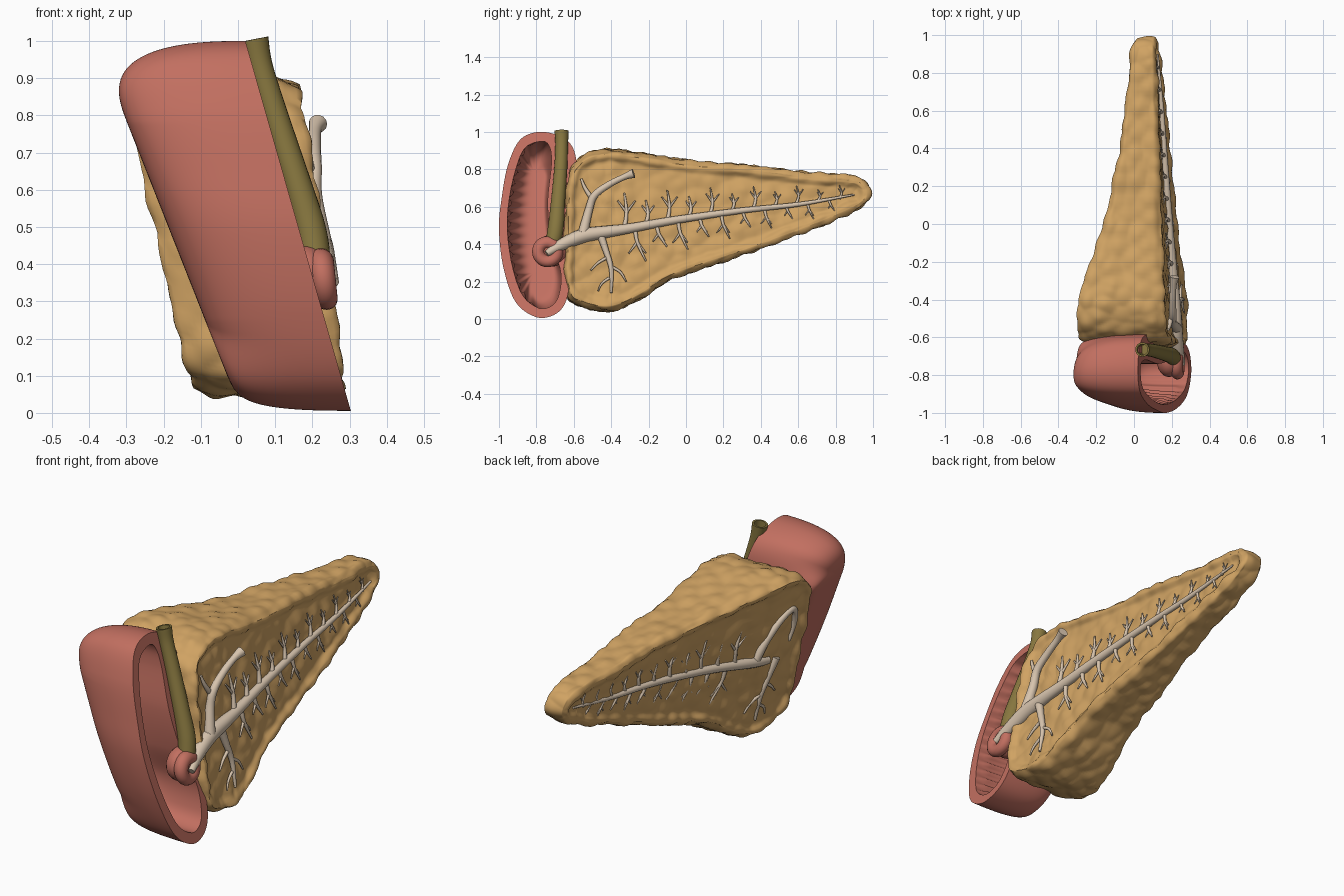
import bpy, bmesh, math
from mathutils import Vector, noise

if "Cube" in bpy.data.objects:
    bpy.data.objects.remove(bpy.data.objects["Cube"])


def material(name, rgb):
    m = bpy.data.materials.new(name)
    m.diffuse_color = (*rgb, 1)
    m.use_nodes = True
    m.node_tree.nodes["Principled BSDF"].inputs["Base Color"].default_value = m.diffuse_color
    return m


RED = material("gut_red", (0.54, 0.160, 0.118))
TAN = material("gland_tan", (0.63, 0.365, 0.125))
OLIVE = material("bile_olive", (0.245, 0.185, 0.05))
CREAM = material("duct_cream", (0.68, 0.55, 0.42))


def build(name, lofts, mat, bumps=None, angle=50):
    """One object from lists of rings, each ring a closed loop of points."""
    bm = bmesh.new()
    for rings in lofts:
        rows = [[bm.verts.new(p) for p in r] for r in rings]
        n = len(rows[0])
        for a, b in zip(rows, rows[1:]):
            for i in range(n):
                j = (i + 1) % n
                bm.faces.new((a[i], a[j], b[j], b[i]))
    bmesh.ops.remove_doubles(bm, verts=bm.verts, dist=1e-5)
    bmesh.ops.recalc_face_normals(bm, faces=bm.faces)
    if bumps:
        bm.normal_update()
        moves = [(v, v.normal * bumps(v.co)) for v in bm.verts]
        for v, d in moves:
            v.co += d
    me = bpy.data.meshes.new(name)
    bm.to_mesh(me)
    bm.free()
    me.materials.append(mat)
    ob = bpy.data.objects.new(name, me)
    bpy.context.collection.objects.link(ob)
    bpy.ops.object.select_all(action='DESELECT')
    ob.select_set(True)
    bpy.context.view_layer.objects.active = ob
    bpy.ops.object.shade_smooth_by_angle(angle=math.radians(angle))
    return ob


def spline(pts, sub, closed=False):
    """Smooth curve through the points."""
    P = [Vector(p) for p in pts]
    n = len(P)
    get = (lambda i: P[i % n]) if closed else (lambda i: P[max(0, min(n - 1, i))])
    out = []
    for i in range(n if closed else n - 1):
        a, b, c, d = (get(i + k) for k in (-1, 0, 1, 2))
        for s in range(sub):
            t = s / sub
            out.append(0.5 * (2 * b + (c - a) * t + (2 * a - 5 * b + 4 * c - d) * t * t
                              + (3 * b - a - 3 * c + d) * t ** 3))
    return out if closed else out + [P[-1]]


def tube(pts, sub=6, sides=12, hollow=False):
    """Rings of a tapering tube; points are (x, y, z, radius)."""
    path = spline(pts, sub)
    C = [p.to_3d() for p in path]
    R = [p[3] for p in path]
    nrm, rings = Vector((1, 0, 0.3)), []

    def ring(c, r, n, b):
        return [c + r * (math.cos(k * math.tau / sides) * n + math.sin(k * math.tau / sides) * b)
                for k in range(sides)]
    for i, c in enumerate(C):
        t = (C[min(i + 1, len(C) - 1)] - C[max(i - 1, 0)]).normalized()
        nrm = (nrm - t * nrm.dot(t)).normalized()
        b = t.cross(nrm)
        if i == 0:
            if hollow:
                rings += [ring(c + t * 0.08, 0, nrm, b), ring(c + t * 0.08, R[0] * 0.7, nrm, b),
                          ring(c, R[0] * 0.75, nrm, b)]
            else:
                rings.append(ring(c, 0, nrm, b))
        rings.append(ring(c, R[i], nrm, b))
    rings.append(ring(C[-1], 0, nrm, b))
    return rings


def smooth(a, b, v):
    t = max(0, min(1, (v - a) / (b - a)))
    return t * t * (3 - 2 * t)


# ---- gland: wedge slab with lobed sides and two cut faces ----
def x_right(y, z):
    return 0.297 - 0.15 * z - 0.047 * (y + 0.5)


THICK = [(-0.7, 0.475), (-0.4, 0.44), (0, 0.305), (0.4, 0.208), (0.8, 0.152), (1.05, 0.12)]


def x_left(y, z):
    for (a, p), (b, q) in zip(THICK, THICK[1:]):
        if y <= b:
            break
    return x_right(y, z) - (p + (q - p) * (y - a) / (b - a)) * (0.89 + 0.17 * z)


outline = spline([(-0.64, 0.72), (-0.58, 0.85), (-0.45, 0.905), (-0.3, 0.895), (0, 0.85), (0.3, 0.825),
                  (0.6, 0.79), (0.85, 0.77), (0.95, 0.745), (0.99, 0.67), (0.94, 0.6), (0.8, 0.53),
                  (0.6, 0.45), (0.3, 0.34), (0.1, 0.275), (-0.1, 0.2), (-0.25, 0.105), (-0.4, 0.045),
                  (-0.55, 0.065), (-0.64, 0.14), (-0.655, 0.42)], 14, True)
A, B = Vector((-0.35, 0.48)), Vector((0.85, 0.66))
spine = [A + (B - A) * max(0, min(1, (p - A).dot(B - A) / (B - A).length_squared)) for p in outline]


def inset(m):
    return [p + (t - p).normalized() * m for p, t in zip(outline, spine)]


def cut_face(xf, sign):
    rings = []
    for k in range(27):
        f = 1 - (1 - k / 26) ** 1.5
        row = []
        for p, t in zip(inset(0.025), spine):
            q = t + (p - t) * f
            dip = 0.018 * smooth(0.012, 0.05, (p - q).length)
            row.append(Vector((xf(*q) - sign * dip, q.x, q.y)))
        rings.append(row)
    return rings


gland = cut_face(x_right, 1)
N = 34
for k in range(1, N):
    s = k / N
    e = min(s, 1 - s)
    gland.append([Vector((x_right(*q) + (x_left(*q) - x_right(*q)) * s, q.x, q.y))
                  for q in inset(0.025 * max(0, 1 - e / 0.15) ** 2)])
gland += cut_face(x_left, -1)[::-1]


def lobes(co):
    d = noise.voronoi(co * 12)[0][0]
    return 0.014 * (0.75 - 1.6 * d)


build("gland_body", [gland], TAN, bumps=lobes, angle=70)

# ---- gut: deep cup with a slanted open side and folded lining ----
outer = spline([(-0.76, 1.0), (-0.88, 0.965), (-0.95, 0.83), (-0.985, 0.65), (-1, 0.48), (-0.975, 0.27),
                (-0.91, 0.09), (-0.8, 0.01), (-0.7, 0.025), (-0.64, 0.1), (-0.62, 0.25), (-0.63, 0.45),
                (-0.61, 0.65), (-0.585, 0.83), (-0.63, 0.95)], 24, True)
inner = spline([(-0.77, 0.95), (-0.86, 0.915), (-0.91, 0.8), (-0.945, 0.64), (-0.955, 0.48), (-0.93, 0.29),
                (-0.875, 0.13), (-0.79, 0.06), (-0.72, 0.07), (-0.68, 0.13), (-0.67, 0.25), (-0.72, 0.42),
                (-0.74, 0.62), (-0.72, 0.83), (-0.73, 0.92)], 24, True)


def cup(loop, depth, fold):
    rings = []
    for k in range(27):
        a = k / 26 * math.pi / 2
        c, d = max(0, math.cos(a)) if k < 26 else 0, math.sin(a) ** 0.8
        row = []
        for p in loop:
            # soft corners at the top and front, tight corners below and behind
            soft = max(smooth(0.75, 0.92, p.y), smooth(-0.8, -0.92, p.x) * smooth(0.02, 0.2, p.y))
            t = Vector((-0.81, max(0.25, min(0.78, p.y))))
            g = c ** (0.17 + 0.55 * soft)
            wave = 0.5 + 0.5 * math.sin(p.y * math.tau / 0.055)
            g *= 1 - fold * smooth(0.02, 0.2, d) * smooth(-0.79, -0.86, p.x) * wave
            q = t + (p - t) * g
            row.append(Vector((0.305 - 0.285 * q.y - d * depth * (0.295 + 0.11 * q.y), q.x, q.y)))
        rings.append(row)
    return rings


build("gut_wall", [cup(inner, 0.87, 0.13)[::-1] + cup(outer, 1, 0)], RED)

# ---- papilla: rounded bulge with a ringed mouth ----
mouth = []
for k in range(15):
    a = -1.6 + k / 14 * 4.6
    r, h = 0.05 + 0.033 * math.cos(a), 0.033 * math.sin(a)
    mouth.append([Vector((0.23 + h - 0.1 * r * math.sin(w), -0.74 + r * math.cos(w), 0.36 + r * math.sin(w)))
                  for w in (j * math.tau / 28 for j in range(28))])
base = [[Vector((0.185 + 0.065 * math.cos(a), -0.72 + 0.09 * math.sin(a) * math.cos(w),
                 0.365 + 0.085 * math.sin(a) * math.sin(w))) for w in (j * math.tau / 28 for j in range(28))]
        for a in (k * math.pi / 12 for k in range(13))]
build("papilla", [mouth, base], RED)

# ---- bile duct ----
build("bile_duct", [tube([(0.044, -0.665, 1.005, 0.038), (0.06, -0.665, 0.93, 0.034), (0.1, -0.67, 0.8, 0.035),
                          (0.158, -0.685, 0.62, 0.038), (0.193, -0.695, 0.5, 0.042), (0.208, -0.71, 0.42, 0.04),
                          (0.222, -0.745, 0.365, 0.022)], 8, 24, True)], OLIVE)


# ---- branching ducts lying on each cut face ----
def duct_tree(name, xf, sign, lines, first, sink):
    def lay(pts, sub=5, sides=10, lift=0.0):
        return tube([(xf(p[0], p[1]) + sign * ((p[3] if len(p) > 3 else lift) - sink), p[0], p[1], p[2])
                     for p in pts], sub, sides)
    parts = [lay(pts, 6, 14, -0.006) for pts in lines]
    # alternating side branches with twigs
    for i in range(21):
        f = i / 20
        y = first + (0.82 - first) * f
        z = 0.53 + 0.137 * y + 0.012 * math.sin(math.pi * f)
        s = 1 if i % 2 == 0 else -1
        L = (0.19 if i % 4 < 2 else 0.14) * (1 - 0.62 * f)
        r = 0.013 - 0.006 * f
        ty = y + (0.0 if s > 0 else 0.06) * (1 - f * 0.5)
        parts.append(lay([(y, z, r), (y + 0.012, z + s * L * 0.45, r * 0.75), (ty, z + s * L, r * 0.35)],
                         lift=-0.008))
        for k in (-1, 1):
            parts.append(lay([(y + 0.012, z + s * L * 0.45, r * 0.6),
                              (y + 0.012 + k * L * 0.25, z + s * L * 0.78, r * 0.3)], 3, 8, -0.01))
    build(name, parts, CREAM)


tail = [(-0.3, 0.485, 0.026), (-0.05, 0.53, 0.021), (0.3, 0.58, 0.016), (0.6, 0.613, 0.012), (0.9, 0.665, 0.005)]
lower = [[(-0.46, 0.46, 0.022), (-0.43, 0.37, 0.017), (-0.4, 0.27, 0.013), (-0.4, 0.14, 0.006)],
         [(-0.42, 0.33, 0.009), (-0.47, 0.3, 0.007), (-0.51, 0.26, 0.004)],
         [(-0.4, 0.28, 0.009), (-0.35, 0.25, 0.007), (-0.32, 0.2, 0.004)],
         [(-0.41, 0.22, 0.008), (-0.45, 0.19, 0.006), (-0.47, 0.15, 0.004)]]
# right side: main duct from the papilla, raised accessory duct, lower branch
duct_tree("right_ducts", x_right, 1, [
    [(-0.745, 0.35, 0.016, 0.0), (-0.66, 0.4, 0.032, -0.012), (-0.55, 0.445, 0.038, -0.014),
     (-0.42, 0.467, 0.032, -0.008)] + tail,
    [(-0.55, 0.46, 0.028), (-0.52, 0.58, 0.022), (-0.49, 0.66, 0.02, 0.008), (-0.41, 0.72, 0.018, 0.02),
     (-0.33, 0.76, 0.017, 0.033), (-0.28, 0.778, 0.025, 0.045)],
    [(-0.5, 0.64, 0.014), (-0.54, 0.7, 0.01), (-0.56, 0.75, 0.006)]] + lower, -0.33, 0.0)
# left side: thinner ducts lying lower in the face
duct_tree("left_ducts", x_left, -1, [
    [(-0.4, 0.468, 0.02)] + tail,
    [(-0.32, 0.48, 0.022), (-0.36, 0.58, 0.019), (-0.44, 0.68, 0.018), (-0.52, 0.7, 0.016),
     (-0.55, 0.62, 0.014), (-0.54, 0.52, 0.008)]] + lower, -0.2, 0.012)
